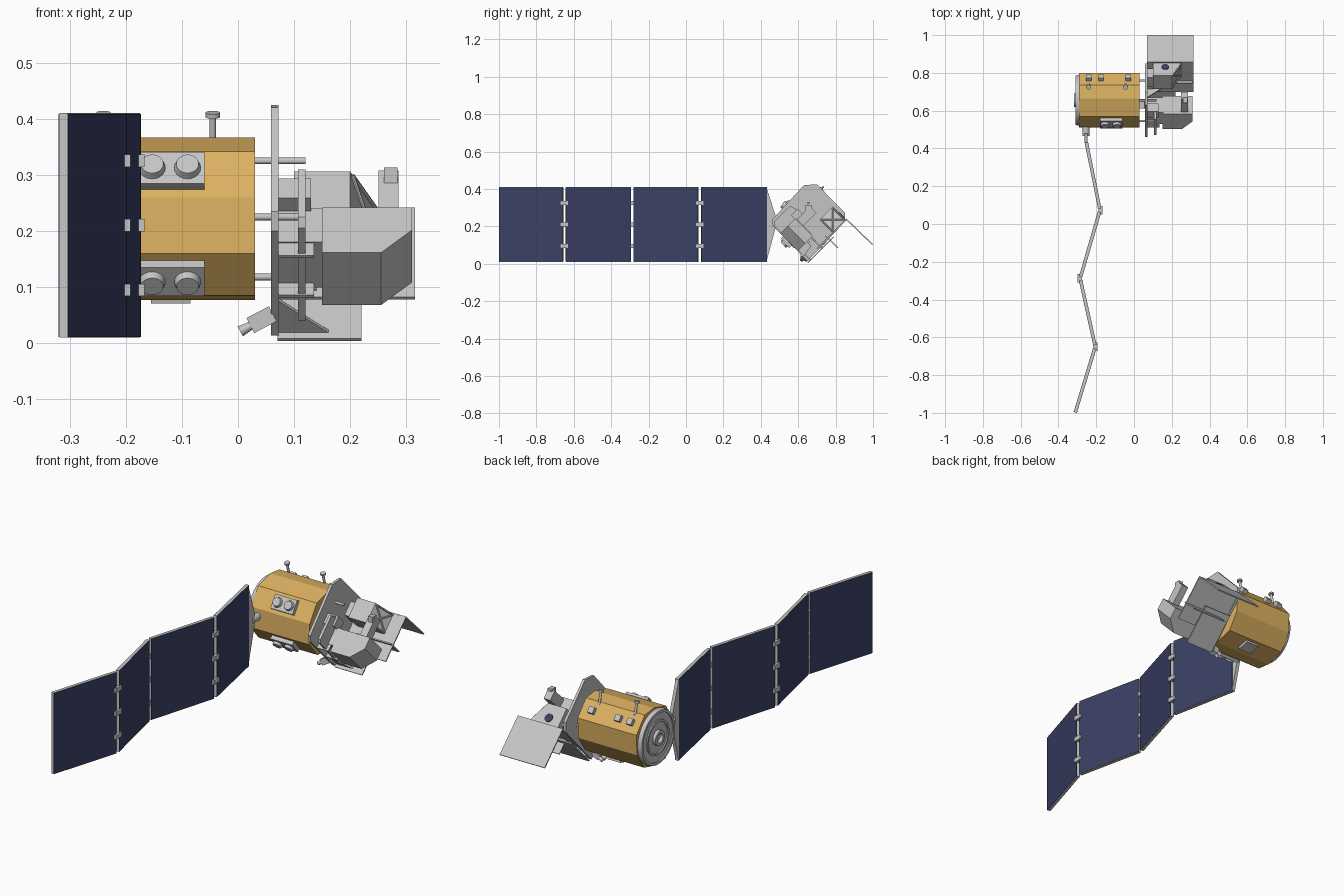
import bpy, bmesh, math
from mathutils import Vector, Matrix, Euler

if "Cube" in bpy.data.objects:
    bpy.data.objects.remove(bpy.data.objects["Cube"])


def material(name, rgb):
    m = bpy.data.materials.new(name)
    m.diffuse_color = (*rgb, 1)
    m.use_nodes = True
    m.node_tree.nodes["Principled BSDF"].inputs["Base Color"].default_value = m.diffuse_color
    return m


GOLD = material("gold foil", (0.72, 0.44, 0.12))
GREY = material("light grey", (0.56, 0.56, 0.56))
NAVY = material("solar navy", (0.042, 0.051, 0.127))
CY, CZ = 0.655, 0.222          # axis of the body
S = math.sqrt(0.5)


def finish(name, bm, mat, smooth=False):
    bmesh.ops.remove_doubles(bm, verts=bm.verts, dist=1e-5)
    bmesh.ops.recalc_face_normals(bm, faces=bm.faces)
    me = bpy.data.meshes.new(name)
    bm.to_mesh(me)
    bm.free()
    me.materials.append(mat)
    ob = bpy.data.objects.new(name, me)
    bpy.context.collection.objects.link(ob)
    if smooth:
        bpy.ops.object.select_all(action='DESELECT')
        bpy.context.view_layer.objects.active = ob
        ob.select_set(True)
        bpy.ops.object.shade_smooth_by_angle(angle=math.radians(35))
    return ob


def extrude(name, pts, a, b, place, mat=GREY):
    """Extrude a 2D outline from a to b; place(p, q, t) gives the 3D point."""
    bm = bmesh.new()
    lo = [bm.verts.new(place(p, q, a)) for p, q in pts]
    hi = [bm.verts.new(place(p, q, b)) for p, q in pts]
    bm.faces.new(lo)
    bm.faces.new(hi)
    n = len(pts)
    for i in range(n):
        j = (i + 1) % n
        bm.faces.new((lo[i], lo[j], hi[j], hi[i]))
    return finish(name, bm, mat)


def along_x(p, q, t):
    return (t, p, q)


def along_z(p, q, t):
    return (p, q, t)


def block(name, c, size, rot=(0, 0, 0), mat=GREY):
    bm = bmesh.new()
    m = Matrix.Translation(c) @ Euler([math.radians(r) for r in rot]).to_matrix().to_4x4()
    bmesh.ops.create_cube(bm, size=1, matrix=m @ Matrix.Diagonal((*size, 1)))
    return finish(name, bm, mat)


def rod(name, p0, p1, r0, r1=None, mat=GREY, n=20):
    p0, p1 = Vector(p0), Vector(p1)
    d = p1 - p0
    bm = bmesh.new()
    m = Matrix.Translation((p0 + p1) / 2) @ d.to_track_quat('Z', 'Y').to_matrix().to_4x4()
    bmesh.ops.create_cone(bm, cap_ends=True, segments=n, radius1=r0,
                          radius2=r0 if r1 is None else r1, depth=d.length, matrix=m)
    return finish(name, bm, mat, True)


def sheet(name, p, q, x0, x1, t=0.006):
    """Thin panel between two (y, z) points."""
    d = Vector(q) - Vector(p)
    block(name, ((x0 + x1) / 2, (p[0] + q[0]) / 2, (p[1] + q[1]) / 2),
          (x1 - x0, d.length, t), (math.degrees(math.atan2(d.y, d.x)), 0, 0))


# --- ten-sided gold body
half = [(.665, .367), (.57, .342), (.515, .26), (.51, .16), (.575, .085)]
outline = half + [(2 * CY - y, 2 * CZ - z) for y, z in half]
extrude("body", outline, -.29, .03, along_x, GOLD)

# --- launch adapter rings on the left end
bm = bmesh.new()
prof = [(0, -.302), (.022, -.302), (.022, -.318), (.036, -.318), (.036, -.303), (.075, -.303),
        (.075, -.309), (.085, -.309), (.085, -.303), (.118, -.303), (.118, -.309), (.13, -.309),
        (.135, -.29), (0, -.29)]
vs = [bm.verts.new((x, CY, CZ + r)) for r, x in prof]
es = [bm.edges.new(vs[i:i + 2]) for i in range(len(vs) - 1)]
bmesh.ops.spin(bm, geom=vs + es, cent=(0, CY, CZ), axis=(1, 0, 0), angle=2 * math.pi, steps=40)
finish("adapter_ring", bm, GREY, True)

# --- twin sensor housings on the two front slopes
for tag, (y, z), (ny, nz) in (("upper", (.543, .302), (-.83, .557)),
                              ("lower", (.543, .122), (-.756, -.655))):
    a = math.degrees(math.atan2(nz, ny))
    block(tag + "_sensor_housing", (-.12, y + ny * .006, z + nz * .006), (.12, .026, .068), (a, 0, 0))
    for i, x in enumerate((-.153, -.09)):
        p = Vector((x, y, z))
        d = Vector((0, ny, nz))
        rod(f"{tag}_sensor_{i}", p + d * .018, p + d * .032, .024, .02)

# --- masts and small boxes on the top and back
for i, x in enumerate((-.24, -.045)):
    rod(f"mast_{i}", (x, .74, .345), (x, .725, .404), .006)
    rod(f"mast_cap_{i}", (x, .726, .403), (x, .724, .411), .013)
for i, x in enumerate((-.24, -.175, -.03)):
    block(f"back_box_{i}", (x, .772, .325), (.028, .03, .028), (-50, 0, 0))
block("belly_box", (-.12, .70, .088), (.07, .06, .02), (15, 0, 0))

# --- solar wing: four zigzag panels, navy on both sides of a grey core
nodes = [Vector(p) for p in ((-.252, .432), (-.18, .073), (-.285, -.288), (-.205, -.65), (-.311, -.998))]
for i in range(4):
    a, b = nodes[i], nodes[i + 1]
    d = (b - a).normalized()
    n = Vector((-d.y, d.x))
    a = a + d * (.009 if i else 0)
    b = b - d * (.009 if i < 3 else 0)

    def strip(lo, hi):
        return [tuple(a + n * lo), tuple(b + n * lo), tuple(b + n * hi), tuple(a + n * hi)]
    extrude(f"panel_core_{i}", strip(-.0075, .0075), .01, .41, along_z)
    for tag, s in (("right", 1), ("left", -1)):
        extrude(f"panel_cells_{tag}_{i}", strip(.0075 * s, .009 * s), .0115, .4085, along_z, NAVY)
for i, (p, s) in enumerate(zip(nodes[1:4], (1, -1, 1))):
    for j, z in enumerate((.325, .21, .095)):
        block(f"hinge_{i}_{j}", (p.x + .002 * s, p.y, z), (.022, .046, .022))
extrude("wing_yoke", [(.43, .41), (.478, .26), (.478, .19), (.43, .01)], -.262, -.245, along_x)
rod("wing_drive", (-.254, .465, CZ), (-.254, .53, CZ), .018)

# --- struts and the main payload plate
for i, (y, z) in enumerate(((.655, .325), (.76, .225), (.655, .118), (.545, .225))):
    rod(f"strut_{i}", (.02, y, z), (.12, y, z), .006)
extrude("payload_plate", [(.65, .014), (.85, .225), (.85, .272), (.70, .425), (.63, .42),
                          (.46, .235), (.465, .20)], .059, .072, along_x)
extrude("bracket_plate", [(.47, .205), (.47, .225), (.555, .31), (.61, .28), (.565, .20),
                          (.67, .095), (.63, .04)], .107, .12, along_x)

# --- front instrument with a chamfered outer edge
def tilt_front(x, u, v):
    return (x, .59 + (u - v) * S, .155 + (u + v) * S)


extrude("front_instrument", [(.15, -.057), (.255, -.057), (.31, .0), (.31, .057), (.15, .057)],
        -.066, .066, tilt_front)
block("front_instrument_mount", (.113, .60, .17), (.085, .085, .115), (45, 0, 0))
block("upper_mount_box", (.10, .60, .255), (.06, .05, .06), (45, 0, 0))
block("instrument_head", (.268, .645, .255), (.036, .10, .05), (45, 0, 0))
block("instrument_eye", (.272, .655, .295), (.024, .03, .036))

# --- back instrument, sloped outer end with a crossed grille
def tilt_back(x, v, u):
    return (x, .785 + (u - v) * S, .235 + (u + v) * S)


extrude("back_instrument", [(.10, -.05), (.25, -.05), (.20, .05), (.10, .05)], -.05, .05, tilt_back)
for i, s in enumerate((1, -1)):
    rod(f"grille_bar_{i}", tilt_back(.248, -.045, -.045 * s), tilt_back(.204, .045, .045 * s), .004, n=8)
for i, u in enumerate((-.045, .045)):
    rod(f"grille_side_{i}", tilt_back(.249, -.045, u), tilt_back(.204, .045, u), .004, n=8)
rod("round_window", tilt_back(.165, -.015, .047), tilt_back(.165, -.015, .053), .02, mat=NAVY)
block("back_instrument_mount", (.088, .775, .235), (.04, .07, .07), (45, 0, 0))

# --- shelf, radiators and gussets
sheet("lower_shelf", (.652, .006), (.79, .144), .07, .22)
sheet("side_radiator", (.70, .08), (.858, .238), .07, .315)
sheet("back_radiator", (.855, .24), (.998, .102), .07, .315)
sheet("small_radiator", (.745, .15), (.812, .085), .12, .31)
for i, k in enumerate((.012, .10)):
    def gusset(x, v, u):
        return (x, .655 + (u - v) * S, .008 + (u + v) * S)
    extrude(f"gusset_{i}", [(.07, 0), (.165, 0), (.07, .085)], k, k + .007, gusset)
for i, k in enumerate((.05, .15)):
    y, z = .62 - k * S, .05 + k * S
    block(f"plate_rib_{i}", (.10, y + .03, z + .03), (.07, .09, .007), (45, 0, 0))

# --- star tracker under the plate edge
block("tracker_box", (.042, .63, .042), (.045, .035, .03), (0, -28, 0))
for i, y in enumerate((.62, .642)):
    rod(f"tracker_tube_{i}", (.026, y, .033), (.004, y, .021), .007, .01, n=12)
